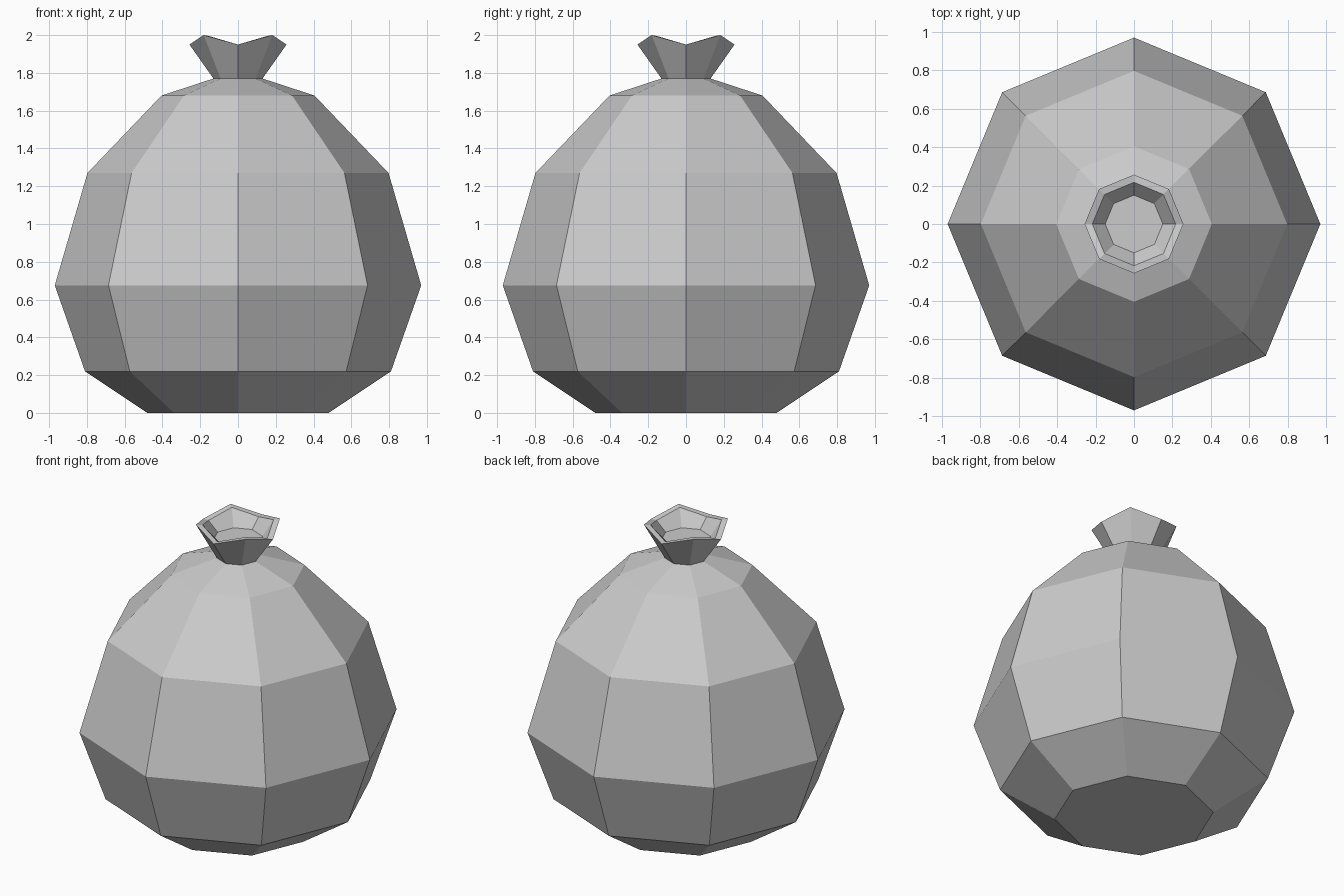
import bpy, bmesh
from math import sin, cos, pi

cube = bpy.data.objects.get("Cube")
if cube:
    bpy.data.objects.remove(cube, do_unlink=True)

SIDES = 8

# Plain grey cloth
cloth = bpy.data.materials.new("grey_cloth")
cloth.use_nodes = True
grey = (0.6, 0.6, 0.6, 1)
cloth.diffuse_color = grey
cloth.node_tree.nodes["Principled BSDF"].inputs["Base Color"].default_value = grey

# Sack profile: radius, height at the axis corners, extra height at the diagonals
profile = [
    (0.48, 0.00, 0), (0.81, 0.22, 0), (0.97, 0.675, 0), (0.797, 1.27, 0),
    (0.405, 1.68, 0), (0.13, 1.77, 0),                  # body up to the tied neck
    (0.257, 1.95, 0.05), (0.217, 1.95, 0.045),          # flared wavy rim
    (0.15, 1.89, 0),                                    # floor inside the mouth
]

bm = bmesh.new()
rings = []
for radius, height, wave in profile:
    rings.append([bm.verts.new((radius * cos(2 * pi * i / SIDES),
                                radius * sin(2 * pi * i / SIDES),
                                height + wave * (i % 2))) for i in range(SIDES)])

# Skin neighbouring rings, then close the base and the mouth
for low, high in zip(rings, rings[1:]):
    for i in range(SIDES):
        j = (i + 1) % SIDES
        bm.faces.new((low[i], low[j], high[j], high[i]))
bm.faces.new(rings[0][::-1])
bm.faces.new(rings[-1])
bmesh.ops.recalc_face_normals(bm, faces=bm.faces)

mesh = bpy.data.meshes.new("tied_sack")
bm.to_mesh(mesh)
bm.free()
mesh.materials.append(cloth)
sack = bpy.data.objects.new("tied_sack", mesh)
bpy.context.collection.objects.link(sack)
